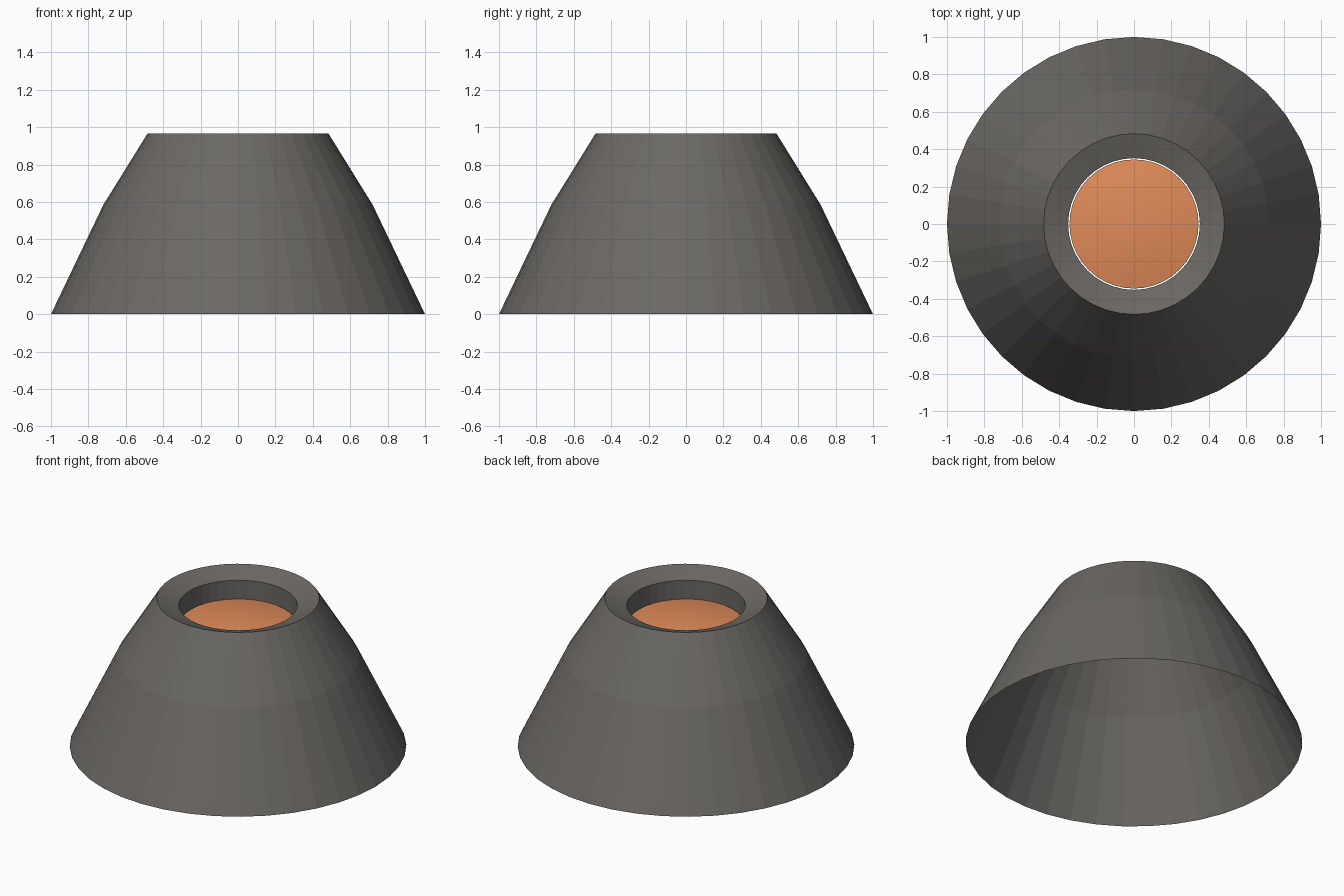
import bpy
import bmesh
import math

if "Cube" in bpy.data.objects:
    bpy.data.objects.remove(bpy.data.objects["Cube"])

SIDES = 40


def material(name, color):
    mat = bpy.data.materials.new(name)
    mat.diffuse_color = (*color, 1.0)
    mat.use_nodes = True
    mat.node_tree.nodes["Principled BSDF"].inputs["Base Color"].default_value = mat.diffuse_color
    return mat


def lathe(name, profile, mat, smooth=False):
    """Spin a (radius, z) profile around the z axis; radius 0 makes a pole."""
    bm = bmesh.new()
    rings = []
    for r, z in profile:
        if r == 0:
            rings.append([bm.verts.new((0, 0, z))] * SIDES)
        else:
            rings.append([bm.verts.new((r * math.cos(2 * math.pi * i / SIDES),
                                        r * math.sin(2 * math.pi * i / SIDES), z))
                          for i in range(SIDES)])
    for low, high in zip(rings, rings[1:]):
        for i in range(SIDES):
            j = (i + 1) % SIDES
            corners = [low[i], low[j], high[j], high[i]]
            face = bm.faces.new(list(dict.fromkeys(corners)))
            face.smooth = smooth
    mesh = bpy.data.meshes.new(name)
    bm.to_mesh(mesh)
    bm.free()
    mesh.materials.append(mat)
    obj = bpy.data.objects.new(name, mesh)
    bpy.context.collection.objects.link(obj)
    return obj


rock = material("dark_grey_rock", (0.147, 0.138, 0.127))
lava = material("orange_lava", (0.75, 0.26, 0.10))

# Open-bottomed mountain: slopes, inward-tilted rim, crater wall
lathe("mountain", [(1.0, 0.0), (0.72, 0.585), (0.483, 0.967),
                   (0.352, 0.92), (0.352, 0.78)], rock)

# Shallow lava dome inside the crater
EDGE, RISE = 0.345, 0.036
dome = [(EDGE * t, 0.80 + RISE * (1 - t * t)) for t in (1, 0.75, 0.5, 0.25, 0)]
lathe("lava_pool", dome, lava, smooth=True)
